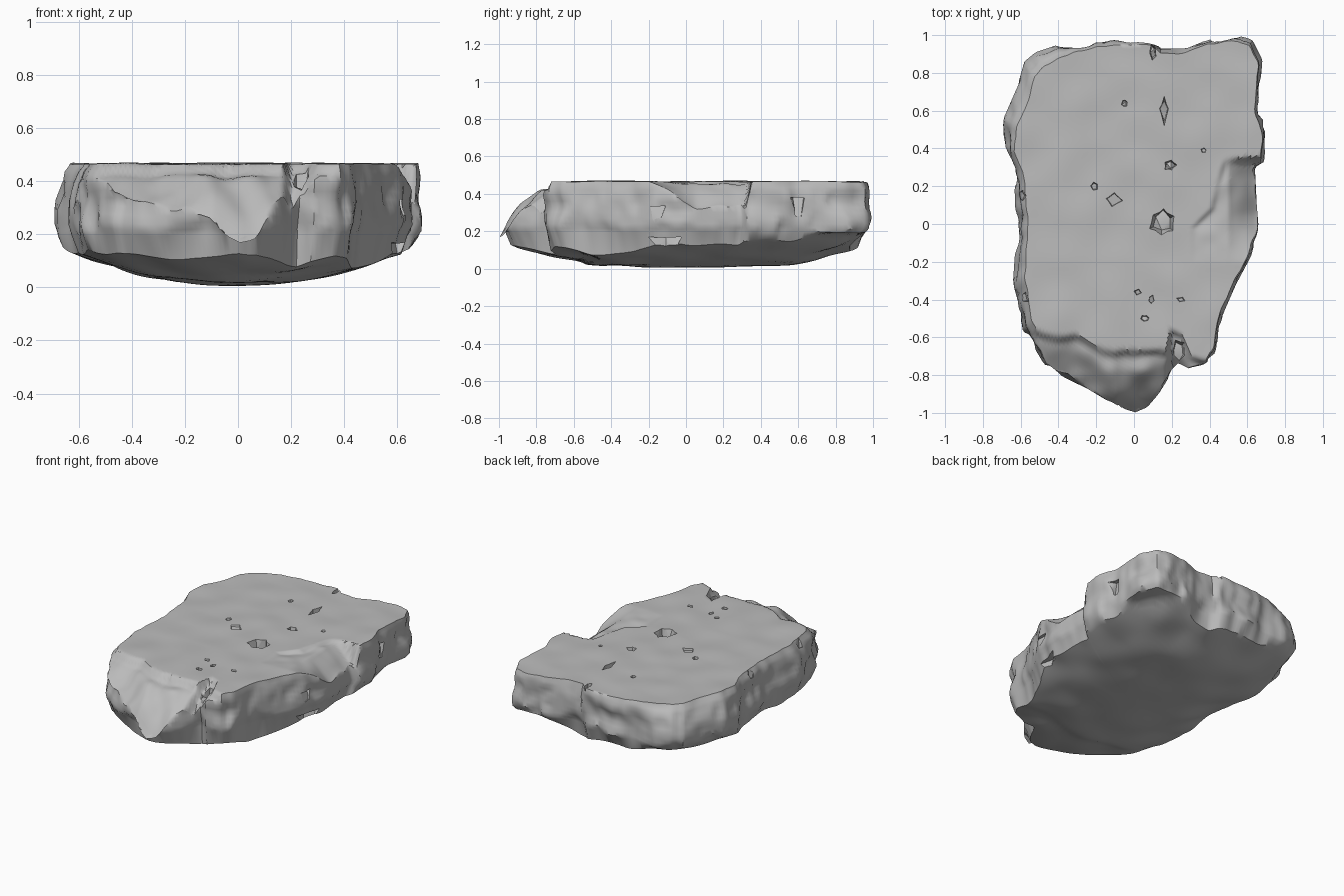
import bpy
import bmesh
import math
from mathutils import Matrix, Vector, noise

AROUND = 280
TOP_RINGS = 50
BOTTOM_RINGS = 24

if "Cube" in bpy.data.objects:
    bpy.data.objects.remove(bpy.data.objects["Cube"])

# Widest outline of the slab, seen from above
outline = [(-.58, .86), (-.52, .91), (-.4, .95), (-.2, .97), (.1, .98), (.14, .93),
           (.28, .93), (.4, .98), (.57, 1), (.63, .97), (.68, .87), (.66, .62),
           (.7, .5), (.69, .33), (.64, .3), (.65, .1), (.66, -.02), (.62, -.17),
           (.54, -.32), (.47, -.48), (.43, -.68), (.39, -.74), (.29, -.77),
           (.23, -.74), (.13, -.9), (.07, -.97), (0, -1), (-.07, -.97),
           (-.15, -.93), (-.25, -.87), (-.48, -.76), (-.6, -.57), (-.64, -.3),
           (-.62, 0), (-.65, .3), (-.7, .42), (-.69, .56), (-.62, .72)]

# Edge of the broken front: y of the ledge at each x
front_ledge = [(-.7, -.45), (-.48, -.58), (-.3, -.6), (-.1, -.69), (.17, -.66),
               (.2, -.55), (.25, -.58), (.3, -.7), (.7, -.8)]

# Edge of the chipped side: x of the crack at each y
side_crack = [(-.02, .3), (.08, .4), (.2, .43), (.34, .47)]


def clamp(value):
    return max(0, min(1, value))


def lookup(table, value):
    """Straight-line interpolation in a table of pairs."""
    for (a, fa), (b, fb) in zip(table, table[1:]):
        if value <= b:
            return fa + (fb - fa) * max(0, value - a) / (b - a)
    return table[-1][1]


def resample(points, count):
    """Even spacing along a closed outline."""
    loop = [Vector(p) for p in points]
    loop.append(loop[0])
    lengths = [(b - a).length for a, b in zip(loop, loop[1:])]
    step = sum(lengths) / count
    result, start, segment = [], 0, 0
    for i in range(count):
        while i * step > start + lengths[segment]:
            start += lengths[segment]
            segment += 1
        t = (i * step - start) / lengths[segment]
        result.append(loop[segment].lerp(loop[segment + 1], t))
    return result


def rough(x, y, z, size):
    return noise.noise(Vector((x, y, z)) / size)


def top_height(x, y):
    """Flat top with a convex broken front and a chipped side."""
    z = .466 + .008 * rough(x, y, 0, .2)
    drop = lookup(front_ledge, x) + .03 * rough(x, y, 3, .12) - y
    if drop > 0:
        z -= .035 * clamp(drop / .03) + .1 * drop + 2.3 * drop ** 2
        z += .04 * clamp(drop / .1) * rough(x, y, 1, .13)
    chip = clamp((x - lookup(side_crack, y)) / .03)
    chip *= clamp((y + .2) / .25) * clamp((.35 - y) / .03)
    return z - chip * (.015 + .8 * max(0, x - .5) + .015 * rough(x, y, 2, .1))


def bottom_height(x, y, t):
    """Shallow keel-shaped underside with a raised layer at the front and side."""
    z = .006 + .33 * x ** 2 + .04 * y ** 2 + .11 * y ** 4
    z += .03 * t * rough(x, y, 5, .22)
    raised = clamp((-.5 - y + .1 * rough(x, y, 6, .3)) / .06)
    return max(.004, min(z + .012 * raised, .19))


# Rows of (kind, scale, height) from the underside, round the side, to the top
rows = [("bottom", .94 * (i + 1) / BOTTOM_RINGS, 0) for i in range(BOTTOM_RINGS)]
rows += [("side", s, h) for s, h in ((.975, .195), (.99, .215), (1, .24), (1, .27),
                                     (.995, .3), (.99, .33), (.985, .36), (.98, .39),
                                     (.97, .42), (.96, .44), (.945, .457))]
rows += [("top", 1 - i / TOP_RINGS, 0) for i in range(TOP_RINGS)]

bm = bmesh.new()
edge = resample(outline, AROUND)
previous = None
for kind, scale, height in rows:
    ring = []
    for p in edge:
        # The flank leans in most on the -x side
        lean = .5 + 1.1 * clamp((-p.x - .2) / .4)
        chips = .012 * rough(p.x, p.y, 4, .07)
        s = scale + chips * scale ** 4
        if kind == "side":
            s = 1 - (1 - scale) * (lean if height > .25 else 1) + chips
            lumps = rough(p.x, p.y, height, .2) - abs(rough(p.x, p.y, height, .13))
            s += .05 * lumps * clamp((.45 - height) / .1) * clamp((height - .17) / .05)
            s = min(s, 1)
        elif kind == "top":
            s *= 1 - .06 * lean
        x, y = p * s
        if kind == "bottom":
            z = min(bottom_height(x, y, s), top_height(x, y) - .02)
        elif kind == "side":
            z = min(height + .01 * rough(x, y, 9, .2), top_height(x, y))
        else:
            z = top_height(x, y)
        ring.append(bm.verts.new((x, y, z)))
    if previous is None:
        centre = bm.verts.new((0, 0, .006))
        for i in range(AROUND):
            bm.faces.new((centre, ring[i], ring[i - 1]))
    else:
        for i in range(AROUND):
            bm.faces.new((previous[i - 1], previous[i], ring[i], ring[i - 1]))
    previous = ring
centre = bm.verts.new((0, 0, top_height(0, 0)))
for i in range(AROUND):
    bm.faces.new((centre, previous[i - 1], previous[i]))
bmesh.ops.recalc_face_normals(bm, faces=bm.faces)


def make_object(name, source):
    mesh = bpy.data.meshes.new(name)
    source.to_mesh(mesh)
    source.free()
    obj = bpy.data.objects.new(name, mesh)
    bpy.context.collection.objects.link(obj)
    return obj


slab = make_object("rock_slab", bm)

# Angular pits broken into the top and the sides: place, then size
pits = [((.16, .61, .47), (.03, .09, .09)), ((.19, .31, .47), (.04, .04, .07)),
        ((.15, .01, .47), (.08, .09, .1)), ((-.11, .13, .48), (.06, .05, .03)),
        ((-.21, .2, .47), (.025, .03, .04)), ((-.05, .64, .47), (.02, .03, .03)),
        ((.02, -.36, .47), (.025, .02, .04)), ((.09, -.4, .47), (.02, .03, .04)),
        ((.06, -.5, .47), (.03, .02, .04)), ((.25, -.4, .47), (.03, .02, .02)),
        ((.37, .39, .47), (.02, .02, .02)), ((-.6, .15, .46), (.03, .04, .06)),
        ((-.59, -.39, .46), (.04, .04, .06)), ((.1, .91, .46), (.02, .05, .1)),
        ((.62, -.12, .13), (.06, .1, .05)), ((.64, -.15, .3), (.05, .05, .04)),
        ((.67, .6, .33), (.05, .04, .06)), ((.23, -.68, .42), (.05, .08, .07))]
for index, (place, size) in enumerate(pits):
    cutter_mesh = bmesh.new()
    bmesh.ops.create_cone(cutter_mesh, segments=4 + index % 3, radius1=.6, radius2=1.1,
                          depth=1.6, cap_ends=True)
    turn = Matrix.Rotation(index, 3, "Z")
    for v in cutter_mesh.verts:
        co = turn @ v.co
        co *= 1 + .5 * noise.noise(co * 2 + Vector((index, 0, 0)))
        v.co = Vector(a * b for a, b in zip(co, size)) + Vector(place)
    bmesh.ops.triangulate(cutter_mesh, faces=cutter_mesh.faces)
    cutter = make_object("pit_cutter", cutter_mesh)
    cutter.hide_render = True
    cut = slab.modifiers.new("pit", "BOOLEAN")
    cut.operation, cut.object, cut.solver = "DIFFERENCE", cutter, "EXACT"
    bpy.context.view_layer.objects.active = slab
    bpy.ops.object.modifier_apply(modifier=cut.name)
    bpy.data.objects.remove(cutter)

# Plain grey stone
stone = bpy.data.materials.new("grey_stone")
stone.use_nodes = True
colour = (.5, .5, .5, 1)
stone.diffuse_color = colour
stone.node_tree.nodes["Principled BSDF"].inputs["Base Color"].default_value = colour
slab.data.materials.clear()
slab.data.materials.append(stone)

bpy.ops.object.select_all(action="DESELECT")
slab.select_set(True)
bpy.context.view_layer.objects.active = slab
bpy.ops.object.shade_smooth_by_angle(angle=math.radians(40))
